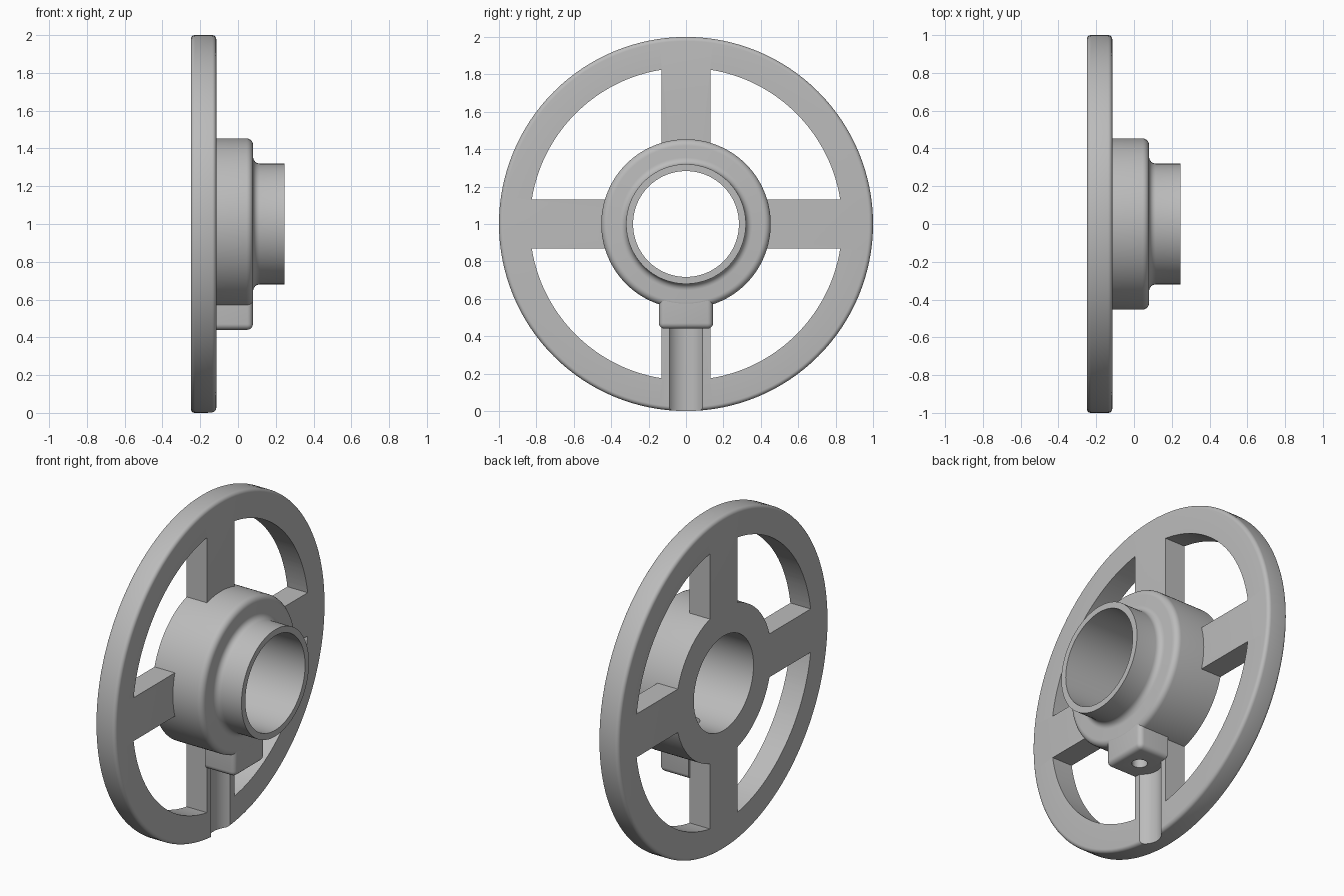
import bpy, bmesh
from math import sin, cos, pi, asin
from mathutils import Vector, Matrix

cube = bpy.data.objects.get("Cube")
if cube:
    bpy.data.objects.remove(cube)

STEPS = 128
BACK, FACE, SHOULDER, END = -0.25, -0.115, 0.08, 0.247
R_RIM, R_INNER, R_HUB, R_COLLAR, R_BORE = 1.0, 0.835, 0.453, 0.32, 0.283
SPOKE, SCREW_X = 0.13, -0.04
AXIS = Vector((0, 0, 1))

grey = bpy.data.materials.new("light grey")
grey.use_nodes = True
grey.diffuse_color = (0.5, 0.5, 0.5, 1)
grey.node_tree.nodes["Principled BSDF"].inputs["Base Color"].default_value = (0.5, 0.5, 0.5, 1)


def make(name, bm):
    bmesh.ops.recalc_face_normals(bm, faces=bm.faces)
    mesh = bpy.data.meshes.new(name)
    bm.to_mesh(mesh)
    bm.free()
    mesh.materials.append(grey)
    ob = bpy.data.objects.new(name, mesh)
    bpy.context.collection.objects.link(ob)
    return ob


def fillet(cx, cr, radius, start, end, n=6):
    """Quarter arc of (x, radius) profile points, angles in quarter turns."""
    angles = [(start + (end - start) * i / n) * pi / 2 for i in range(n + 1)]
    return [(cx + radius * cos(a), cr + radius * sin(a)) for a in angles]


def lathe(name, profile):
    """Turn a closed (x, radius) profile about the wheel axis."""
    bm = bmesh.new()
    ring = [bm.verts.new((x, 0, 1 + r)) for x, r in profile]
    edges = [bm.edges.new((ring[i - 1], ring[i])) for i in range(len(ring))]
    bmesh.ops.spin(bm, geom=ring + edges, cent=AXIS, axis=(1, 0, 0),
                   angle=2 * pi, steps=STEPS)
    bmesh.ops.remove_doubles(bm, verts=bm.verts, dist=1e-5)
    return make(name, bm)


def window(index):
    """Cutter for one opening between two spokes."""
    n = 32
    def arc(r):
        a = asin(SPOKE / r)
        return [(r * cos(t), r * sin(t)) for t in
                (a + (pi / 2 - 2 * a) * i / n for i in range(n + 1))]
    bm = bmesh.new()
    outline = arc(R_INNER) + arc(R_HUB - 0.02)[::-1]
    face = bm.faces.new([bm.verts.new((BACK - 0.1, y, z)) for y, z in outline])
    out = bmesh.ops.extrude_face_region(bm, geom=[face])
    moved = [v for v in out["geom"] if isinstance(v, bmesh.types.BMVert)]
    bmesh.ops.translate(bm, verts=moved, vec=(0.4, 0, 0))
    bmesh.ops.rotate(bm, verts=bm.verts, matrix=Matrix.Rotation(index * pi / 2, 3, 'X'))
    bmesh.ops.translate(bm, verts=bm.verts, vec=AXIS)
    return make("window_cutter", bm)


def rod(name, x, radius, low, high):
    bm = bmesh.new()
    bmesh.ops.create_cone(bm, cap_ends=True, segments=48, radius1=radius,
                          radius2=radius, depth=high - low,
                          matrix=Matrix.Translation((x, 0, (low + high) / 2)))
    return make(name, bm)


def cut(ob, cutters):
    """Subtract the cutters for good, then remove the modifiers."""
    for c in cutters:
        mod = ob.modifiers.new("cut", 'BOOLEAN')
        mod.operation, mod.solver, mod.object = 'DIFFERENCE', 'EXACT', c
    deps = bpy.context.evaluated_depsgraph_get()
    mesh = bpy.data.meshes.new_from_object(ob.evaluated_get(deps))
    ob.modifiers.clear()
    ob.data = mesh


# Rim and spokes: one rounded plate with four windows and a tool groove
edge = 0.022
rim = lathe("rim_and_spokes",
            [(BACK, R_HUB - 0.005)]
            + fillet(BACK + edge, R_RIM - edge, edge, 2, 1)
            + fillet(FACE - edge, R_RIM - edge, edge, 1, 0)
            + [(FACE, R_HUB - 0.005)])
windows = [window(i) for i in range(4)]
groove = rod("groove_cutter", -0.055, 0.108, -0.1, 0.44)
cut(rim, windows + [groove])

# Hub with rounded shoulder, collar and through bore
soft = 0.035
hub = lathe("hub",
            [(BACK, R_BORE), (BACK, R_HUB)]
            + fillet(SHOULDER - soft, R_HUB - soft, soft, 1, 0)
            + fillet(SHOULDER + soft, R_COLLAR + soft, soft, 2, 3)
            + [(END, R_COLLAR), (END, R_BORE)])

# Set screw boss under the hub, rounded on its front and bottom edges
bm = bmesh.new()
bmesh.ops.create_cube(bm, size=1)
low, high, front, back = 0.44, 0.62, SHOULDER - 0.001, FACE - 0.003
bmesh.ops.scale(bm, verts=bm.verts, vec=(front - back, 0.29, high - low))
bmesh.ops.translate(bm, verts=bm.verts, vec=((front + back) / 2, 0, (low + high) / 2))
rounded = []
for e in bm.edges:
    mid = (e.verts[0].co + e.verts[1].co) / 2
    if mid.z < high - 0.01 and mid.x > back + 0.01:
        rounded.append(e)
bmesh.ops.bevel(bm, geom=rounded, offset=0.03, segments=5, profile=0.5, affect='EDGES')
boss = make("screw_boss", bm)

# Set screw hole through boss and hub wall
hole = rod("hole_cutter", SCREW_X, 0.043, 0.3, 0.85)
cut(hub, [hole])
cut(boss, [hole])

for c in windows + [groove, hole]:
    bpy.data.objects.remove(c)

# Smooth curved faces, keep edges sharp
bpy.ops.object.select_all(action='DESELECT')
for ob in (rim, hub, boss):
    ob.select_set(True)
bpy.context.view_layer.objects.active = rim
bpy.ops.object.shade_smooth_by_angle(angle=pi / 6)
